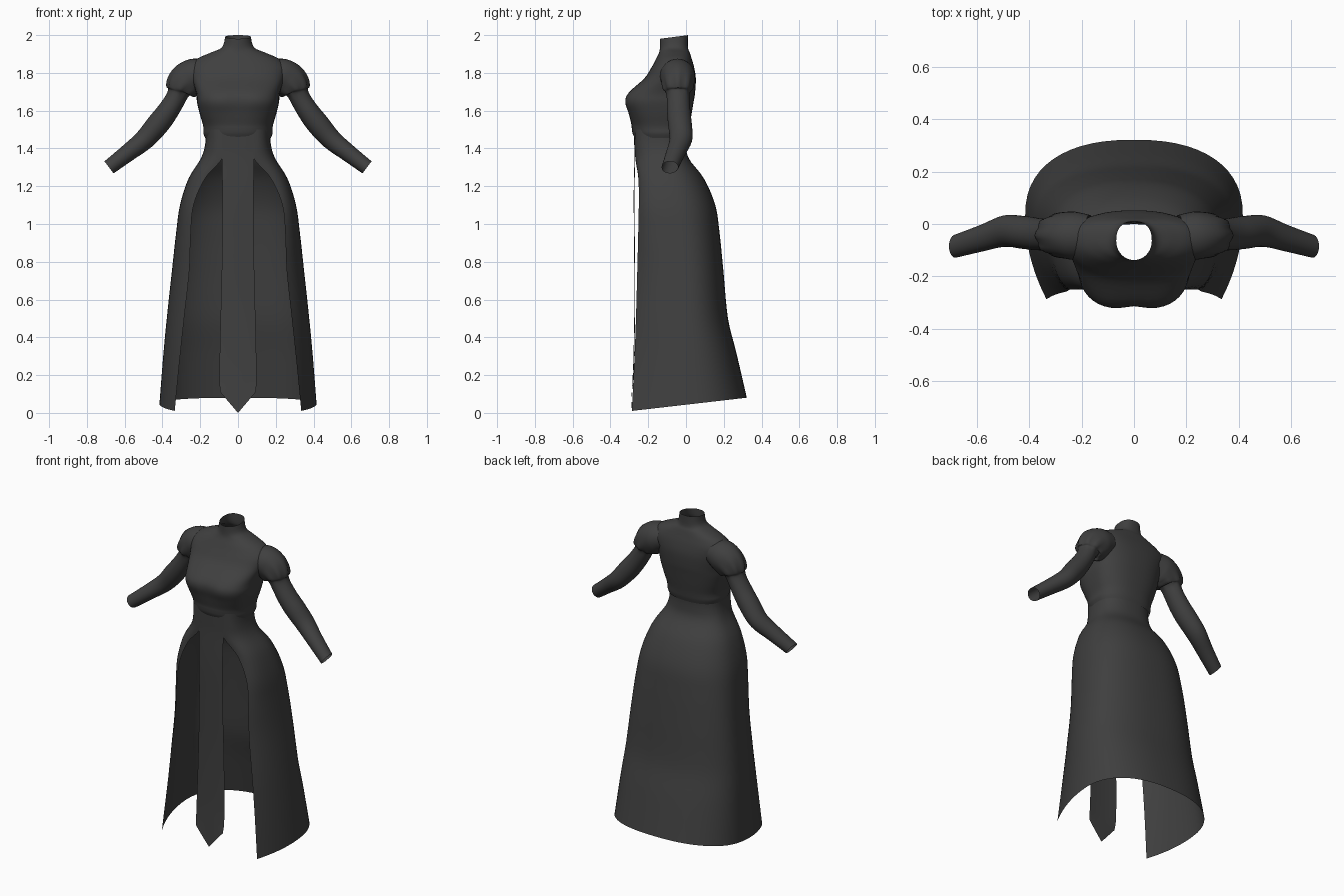
import bpy, math
from mathutils import Vector

if "Cube" in bpy.data.objects:
    bpy.data.objects.remove(bpy.data.objects["Cube"])

cloth = bpy.data.materials.new("charcoal cloth")
cloth.diffuse_color = (0.05, 0.05, 0.05, 1)
cloth.use_nodes = True
cloth.node_tree.nodes["Principled BSDF"].inputs["Base Color"].default_value = cloth.diffuse_color


def spline(rows, steps):
    """Smooth interpolation through rows of numbers."""
    out = []
    for i in range(len(rows) - 1):
        a, b = rows[max(i - 1, 0)], rows[i]
        c, d = rows[i + 1], rows[min(i + 2, len(rows) - 1)]
        for s in range(steps):
            t = s / steps
            out.append([0.5 * (2 * q + (r - p) * t + (2 * p - 5 * q + 4 * r - e) * t * t
                               + (3 * q - p - 3 * r + e) * t ** 3)
                        for p, q, r, e in zip(a, b, c, d)])
    out.append(list(rows[-1]))
    return out


def loft(name, rings, closed):
    """Skin a list of equally long point rows."""
    n = len(rings[0])
    faces = []
    for i in range(len(rings) - 1):
        for j in range(n if closed else n - 1):
            k = (j + 1) % n
            faces.append((i * n + j, i * n + k, (i + 1) * n + k, (i + 1) * n + j))
    me = bpy.data.meshes.new(name)
    me.from_pydata([p for r in rings for p in r], [], faces)
    me.materials.append(cloth)
    ob = bpy.data.objects.new(name, me)
    bpy.context.collection.objects.link(ob)
    bpy.context.view_layer.objects.active = ob
    ob.select_set(True)
    bpy.ops.object.shade_smooth_by_angle(angle=math.radians(60))
    ob.select_set(False)
    return ob


def power(v, e):
    return math.copysign(abs(v) ** e, v)


# Bodice: z, half width, front y, back y, middle y, front squareness
body = [(1.455, .174, -.272, .005, -.12, 2.4),
        (1.48, .183, -.283, .012, -.12, 2.4),
        (1.505, .183, -.287, .016, -.12, 2.5),
        (1.53, .187, -.290, .020, -.12, 2.6),
        (1.585, .203, -.306, .030, -.11, 2.9),
        (1.645, .217, -.326, .040, -.10, 3.0),
        (1.695, .222, -.307, .048, -.09, 2.9),
        (1.77, .245, -.222, .052, -.08, 2.6),
        (1.83, .255, -.182, .043, -.06, 2.4),
        (1.875, .215, -.158, .030, -.055, 2.2),
        (1.907, .145, -.143, .020, -.06, 2.0),
        (1.935, .085, -.138, .010, -.065, 2.0),
        (1.99, .068, -.138, .010, -.065, 2.0)]
rings = []
for z, w, yf, yb, yc, n in spline(body, 4):
    ring = []
    for j in range(48):
        a = 2 * math.pi * j / 48
        s = math.sin(a)
        m = n if s < 0 else 2.4
        x = w * power(math.cos(a), 2 / m)
        y = yc + (yb - yc if s > 0 else yc - yf) * power(s, 2 / m)
        # soft hollow between the two sides of the chest
        if s < 0:
            y += .012 * math.exp(-(x / .05) ** 2 - ((z - 1.65) / .06) ** 2)
        tilt = .13 * (y + .065) * max(0, (z - 1.93) / .06)
        ring.append((x, y, z + tilt))
    rings.append(ring)
loft("bodice", rings, True)

# Skirt: z, half width, opening x, opening y, side y, back y, front fullness
skirt = [(1.50, .170, .085, -.272, -.12, .003, .02),
         (1.42, .174, .085, -.270, -.12, .000, .02),
         (1.345, .198, .085, -.268, -.11, .016, .02),
         (1.24, .262, .175, -.252, -.09, .095, .05),
         (1.10, .307, .235, -.250, -.06, .155, .15),
         (.95, .328, .250, -.253, -.03, .178, .25),
         (.75, .350, .258, -.258, -.01, .198, .35),
         (.50, .377, .285, -.265, .00, .222, .42),
         (.28, .396, .308, -.273, .015, .268, .48),
         (.00, .416, .335, -.287, .03, .322, .50)]
rings = []
for z, w, xe, ye, yc, yb, k in spline(skirt, 5):
    half = []
    for j in range(10):                      # opening edge to side
        t = 1 - j / 10
        cy = ye + k * (yc - ye)
        half.append(((1 - t) ** 2 * w + 2 * t * (1 - t) * w + t * t * xe,
                     (1 - t) ** 2 * yc + 2 * t * (1 - t) * cy + t * t * ye))
    for j in range(15):                      # side to middle of back
        a = math.pi / 2 * j / 14
        half.append((w * power(math.cos(a), .85), yc + (yb - yc) * power(math.sin(a), .85)))
    half[-1] = (0, yb)
    full = half + [(-x, y) for x, y in reversed(half[:-1])]
    drop = max(0, 1 - z / .5)                # hem rises toward the back
    rings.append([(x, y, z + drop * (.01 + .115 * (y + .29))) for x, y in full])
loft("skirt", rings, False)

# Front panel with pointed end: z, half width, y
panel = [(1.50, .086, -.272), (1.42, .086, -.270), (1.345, .086, -.269),
         (1.15, .082, -.273), (.9, .083, -.271), (.6, .090, -.269),
         (.3, .097, -.274), (.16, .098, -.280), (0, .094, -.287)]
rings = []
for z, w, y in spline(panel, 4):
    f = max(0, 1 - z / .16)
    rings.append([(w * u / 4, y - .004 * (1 - (u / 4) ** 2), z + f * .11 * abs(u) / 4)
                  for u in range(-4, 5)])
loft("front_panel", rings, False)

# Sleeves: centre x, y, z, in-plane radius, depth radius, gather depth
sleeve = [(.17, -.045, 1.80, .075, .080, 0),
          (.225, -.045, 1.785, .093, .092, 0),
          (.265, -.043, 1.762, .096, .088, .01),
          (.293, -.043, 1.735, .088, .082, .04),
          (.310, -.043, 1.712, .074, .074, .07),
          (.316, -.043, 1.695, .056, .062, .03),
          (.335, -.041, 1.655, .054, .060, 0),
          (.375, -.038, 1.592, .057, .062, 0),
          (.425, -.032, 1.527, .060, .063, 0),
          (.495, -.027, 1.447, .054, .060, 0),
          (.585, -.055, 1.375, .046, .051, 0),
          (.683, -.085, 1.300, .040, .044, 0)]
path = spline(sleeve, 4)
for side, name in ((1, "left_sleeve"), (-1, "right_sleeve")):
    rings = []
    for i, (x, y, z, r, d, g) in enumerate(path):
        p, q = path[max(i - 1, 0)], path[min(i + 1, len(path) - 1)]
        t = Vector((q[0] - p[0], 0, q[2] - p[2])).normalized()
        up = Vector((-t.z, 0, t.x))
        ring = []
        for j in range(32):
            a = 2 * math.pi * j / 32
            b = 1 + g * math.cos(8 * a)
            v = Vector((x, y, z)) + up * (r * b * math.cos(a)) + Vector((0, d * b * math.sin(a), 0))
            ring.append((side * v.x, v.y, v.z))
        rings.append(ring if side > 0 else ring[::-1])
    loft(name, rings, True)
